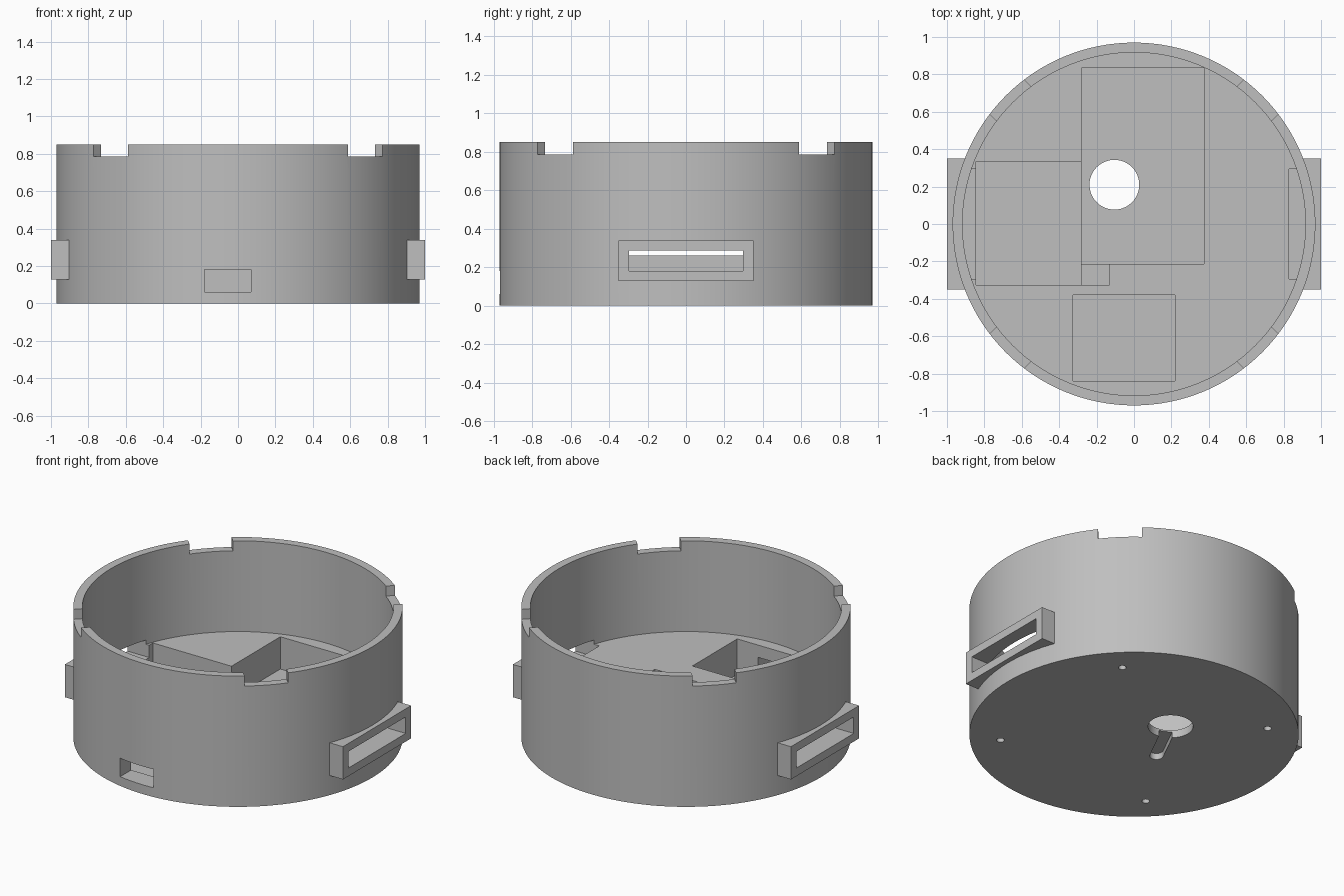
import bpy, math
from mathutils import Matrix, Vector

if "Cube" in bpy.data.objects:
    bpy.data.objects.remove(bpy.data.objects["Cube"])

grey = bpy.data.materials.new("light_grey")
grey.diffuse_color = (0.52, 0.52, 0.52, 1)
grey.use_nodes = True
grey.node_tree.nodes["Principled BSDF"].inputs["Base Color"].default_value = grey.diffuse_color


def cylinder(name, r, z0, z1, x=0, y=0, sides=32):
    bpy.ops.mesh.primitive_cylinder_add(vertices=sides, radius=r, depth=z1 - z0,
                                        location=(x, y, (z0 + z1) / 2))
    ob = bpy.context.object
    ob.name = name
    return ob


def box(name, x0, x1, y0, y1, z0, z1, turn=0, pivot=(0, 0)):
    """Box from its limits, optionally turned about a vertical axis at pivot."""
    bpy.ops.mesh.primitive_cube_add(size=1)
    ob = bpy.context.object
    ob.name = name
    place = Matrix.Translation(((x0 + x1) / 2, (y0 + y1) / 2, (z0 + z1) / 2))
    size = Matrix.Diagonal((x1 - x0, y1 - y0, z1 - z0, 1))
    spin = Matrix.Rotation(turn, 4, 'Z')
    ob.data.transform(Matrix.Translation((*pivot, 0)) @ spin @ place @ size)
    return ob


def combine(target, other, operation):
    mod = target.modifiers.new("combine", 'BOOLEAN')
    mod.operation, mod.solver, mod.object = operation, 'EXACT', other
    bpy.context.view_layer.objects.active = target
    bpy.ops.object.modifier_apply(modifier=mod.name)
    bpy.data.objects.remove(other)


def cut(other):
    combine(housing, other, 'DIFFERENCE')


# Round housing with a strap lug on each side
housing = cylinder("round_housing", 0.97, 0, 0.85, sides=128)
for s in (-1, 1):
    x0, x1 = sorted((s * 0.85, s * 1.0))
    combine(housing, box("strap_lug", x0, x1, -0.35, 0.35, 0.127, 0.34), 'UNION')

# Open interior above the thick floor
cut(cylinder("cavity", 0.917, 0.26, 1.0, sides=128))

# Strap slots through the lugs
for s in (-1, 1):
    x0, x1 = sorted((s * 0.83, s * 1.1))
    cut(box("strap_slot", x0, x1, -0.295, 0.295, 0.18, 0.287))

# Diagonal notches in the rim
for i in range(4):
    cut(box("rim_notch", 0.8, 1.1, -0.13, 0.13, 0.785, 1.0, math.radians(45 + 90 * i)))

# Component pockets in the floor, and the wire channel joining them
cut(box("main_pocket", -0.28, 0.375, -0.215, 0.835, 0.05, 0.3))
cut(box("wire_channel", -0.28, -0.13, -0.325, -0.2, 0.065, 0.3))
cut(box("side_pocket", -0.845, -0.25, -0.325, 0.333, 0.08, 0.3))
cut(box("front_pocket", -0.325, 0.22, -0.84, -0.38, 0.03, 0.3))

# Port window through the front wall
cut(box("port_window", -0.18, 0.07, -1.1, -0.6, 0.06, 0.18))

# Hanging keyhole: through hole plus shallow slot underneath
hole, end = Vector((-0.105, 0.21)), Vector((-0.265, -0.11))
cut(cylinder("keyhole", 0.133, -0.1, 0.2, *hole, sides=48))
way = end - hole
slot = box("keyhole_slot", 0, way.length, -0.04, 0.04, -0.1, 0.04,
           math.atan2(way.y, way.x), hole)
combine(slot, cylinder("slot_end", 0.04, -0.1, 0.04, *end), 'UNION')
cut(slot)

# Screw holes underneath
for i in range(4):
    a = math.radians(45 + 90 * i)
    cut(cylinder("screw_hole", 0.023, -0.1, 0.12, 0.79 * math.cos(a), 0.79 * math.sin(a), 20))

# Finish
housing.data.materials.clear()
housing.data.materials.append(grey)
bpy.ops.object.select_all(action='DESELECT')
housing.select_set(True)
bpy.context.view_layer.objects.active = housing
bpy.ops.object.shade_smooth_by_angle(angle=math.radians(30))
